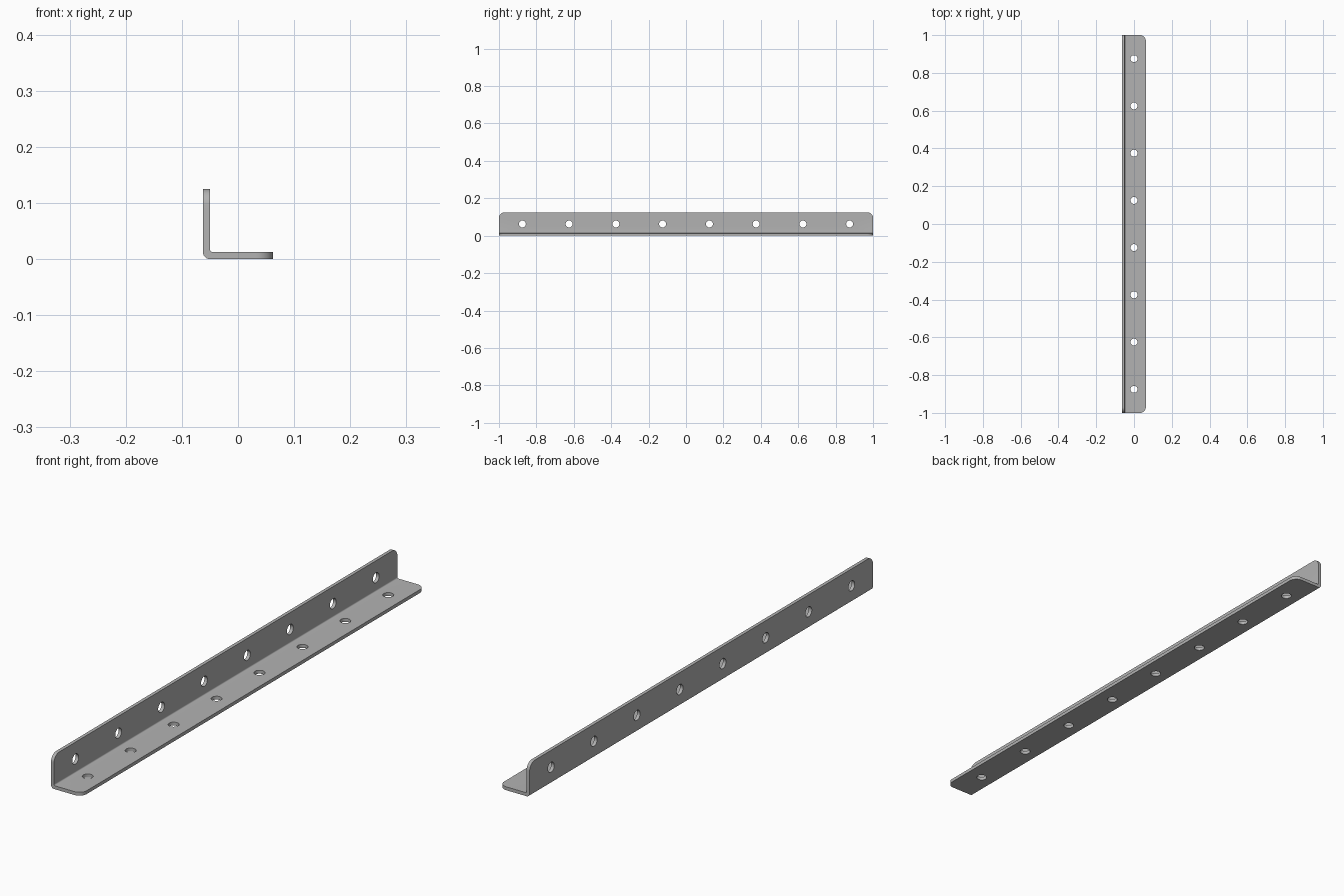
import bpy, bmesh, math
from mathutils import Matrix, Vector

if "Cube" in bpy.data.objects:
    bpy.data.objects.remove(bpy.data.objects["Cube"], do_unlink=True)

LENGTH, WIDTH, THICK = 2.0, 0.125, 0.0125
OUTER_R, INNER_R = 0.0125, 0.005
CORNER_R, HOLE_R = 0.03, 0.0185
HOLES, PITCH = 8, 0.25
HALF = WIDTH / 2


def arc(cx, cz, r, start, end, steps=6):
    """Points of an arc in the XZ plane, angles in degrees."""
    angles = [math.radians(start + (end - start) * i / steps) for i in range(steps + 1)]
    return [(cx + r * math.cos(a), cz + r * math.sin(a)) for a in angles]


def to_object(bm, name):
    mesh = bpy.data.meshes.new(name)
    bm.to_mesh(mesh)
    bm.free()
    obj = bpy.data.objects.new(name, mesh)
    bpy.context.collection.objects.link(obj)
    return obj


# Steel colour
steel = bpy.data.materials.new("grey steel")
steel.use_nodes = True
colour = (0.45, 0.45, 0.45, 1)
steel.diffuse_color = colour
steel.node_tree.nodes["Principled BSDF"].inputs["Base Color"].default_value = colour

# L-shaped section with a rounded bend, extruded along the length
inner = THICK + INNER_R
profile = [(HALF, 0), (HALF, THICK)]
profile += arc(-HALF + inner, inner, INNER_R, 270, 180)
profile += [(-HALF + THICK, WIDTH), (-HALF, WIDTH)]
profile += arc(-HALF + OUTER_R, OUTER_R, OUTER_R, 180, 270)

bm = bmesh.new()
section = bm.faces.new([bm.verts.new((x, -LENGTH / 2, z)) for x, z in profile])
extruded = bmesh.ops.extrude_face_region(bm, geom=[section])
moved = [g for g in extruded["geom"] if isinstance(g, bmesh.types.BMVert)]
bmesh.ops.translate(bm, verts=moved, vec=(0, LENGTH, 0))
bmesh.ops.recalc_face_normals(bm, faces=bm.faces)


# Rounded free corners of both flanges
def is_free_corner(edge):
    a, b = (v.co for v in edge.verts)
    at_tip = (min(a.x, b.x) > HALF - 1e-4) or (min(a.z, b.z) > WIDTH - 1e-4)
    return at_tip and abs(a.y - b.y) < 1e-4


bmesh.ops.bevel(bm, geom=[e for e in bm.edges if is_free_corner(e)], offset=CORNER_R,
                offset_type='OFFSET', segments=10, profile=0.5, affect='EDGES')
bracket = to_object(bm, "angle_bracket")
bracket.data.materials.append(steel)

# Row of bolt holes through each flange
cut = bmesh.new()
for i in range(HOLES):
    y = (i - (HOLES - 1) / 2) * PITCH
    flat = Matrix.Translation(Vector((0, y, THICK / 2)))
    upright = Matrix.Translation(Vector((-HALF + THICK / 2, y, HALF))) @ Matrix.Rotation(math.pi / 2, 4, 'Y')
    for placement in (flat, upright):
        bmesh.ops.create_cone(cut, cap_ends=True, segments=32, radius1=HOLE_R,
                              radius2=HOLE_R, depth=THICK * 3, matrix=placement)
cutter = to_object(cut, "hole_cutter")
cutter.data.materials.append(steel)
cutter.hide_render = True

bpy.context.view_layer.objects.active = bracket
bracket.select_set(True)
holes = bracket.modifiers.new("bolt_holes", 'BOOLEAN')
holes.operation = 'DIFFERENCE'
holes.solver = 'EXACT'
holes.object = cutter
bpy.ops.object.modifier_apply(modifier=holes.name)
bpy.data.objects.remove(cutter, do_unlink=True)

# Smooth bends and holes, sharp plate edges
bpy.ops.object.shade_smooth_by_angle(angle=math.radians(30))
